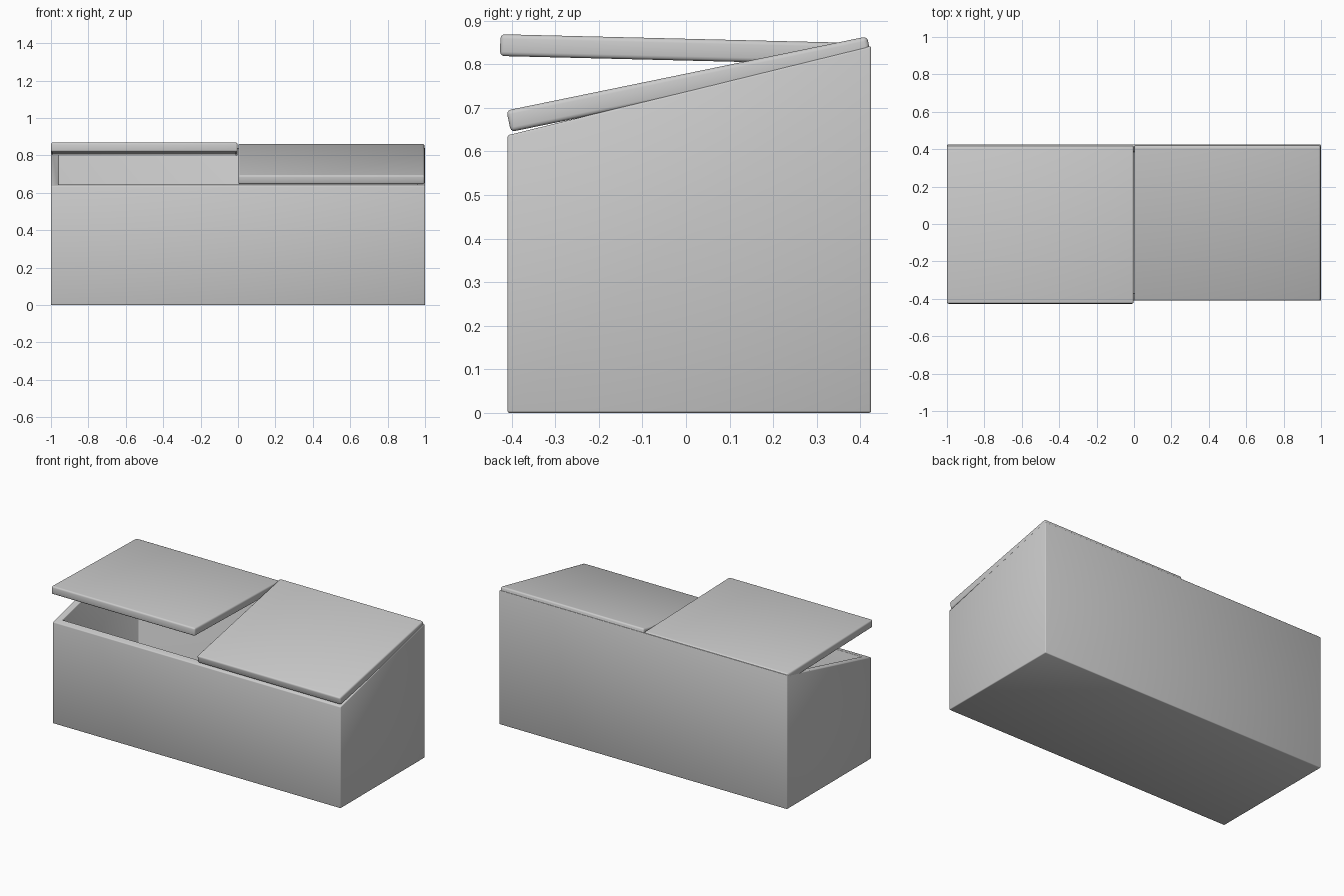
import bpy, bmesh, math
from mathutils import Matrix, Vector

if "Cube" in bpy.data.objects:
    bpy.data.objects.remove(bpy.data.objects["Cube"])

FRONT, BACK = -0.41, 0.425      # chest depth
Z_FRONT, Z_BACK = 0.637, 0.842  # sloping rim heights
WALL = 0.04


def rim_z(y):
    return Z_FRONT + (Z_BACK - Z_FRONT) * (y - FRONT) / (BACK - FRONT)


def finish(name, bm, bevel, segments):
    bmesh.ops.recalc_face_normals(bm, faces=bm.faces)
    mesh = bpy.data.meshes.new(name)
    bm.to_mesh(mesh)
    bm.free()
    for p in mesh.polygons:
        p.use_smooth = True
    obj = bpy.data.objects.new(name, mesh)
    bpy.context.collection.objects.link(obj)
    mod = obj.modifiers.new("soft_edges", "BEVEL")
    mod.width, mod.segments = bevel, segments
    mod.limit_method = "ANGLE"
    return obj


def ring(bm, inset, z=None):
    x, y0, y1 = 1 - inset, FRONT + inset, BACK - inset
    return [bm.verts.new((px, py, rim_z(py) if z is None else z))
            for px, py in ((-x, y0), (x, y0), (x, y1), (-x, y1))]


# Chest body: outer shell, sloping rim, inner shell and floor
bm = bmesh.new()
rings = [ring(bm, 0, 0.0), ring(bm, 0), ring(bm, WALL), ring(bm, WALL, WALL)]
for a, b in zip(rings, rings[1:]):
    for i in range(4):
        j = (i + 1) % 4
        bm.faces.new((a[i], a[j], b[j], b[i]))
bm.faces.new(rings[0])
bm.faces.new(rings[-1])
finish("chest_body", bm, 0.005, 2)


# Lids: rounded slabs tilted about the back edge
def lid(name, x0, x1, front_bottom, tilt):
    length, thick = 0.845, 0.05
    bm = bmesh.new()
    bmesh.ops.create_cube(bm, size=1)
    bmesh.ops.translate(bm, verts=bm.verts, vec=Vector((0, 0.5, 0.5)))
    bmesh.ops.scale(bm, verts=bm.verts, vec=Vector((x1 - x0, length, thick)))
    bm.transform(Matrix.Translation(((x0 + x1) / 2, *front_bottom))
                 @ Matrix.Rotation(math.radians(tilt), 4, "X"))
    finish(name, bm, 0.01, 3)


lid("open_lid", -1.0, -0.002, (-0.427, 0.819), -1.4)
lid("closed_lid", 0.002, 0.997, (-0.402, 0.645), 11.6)
